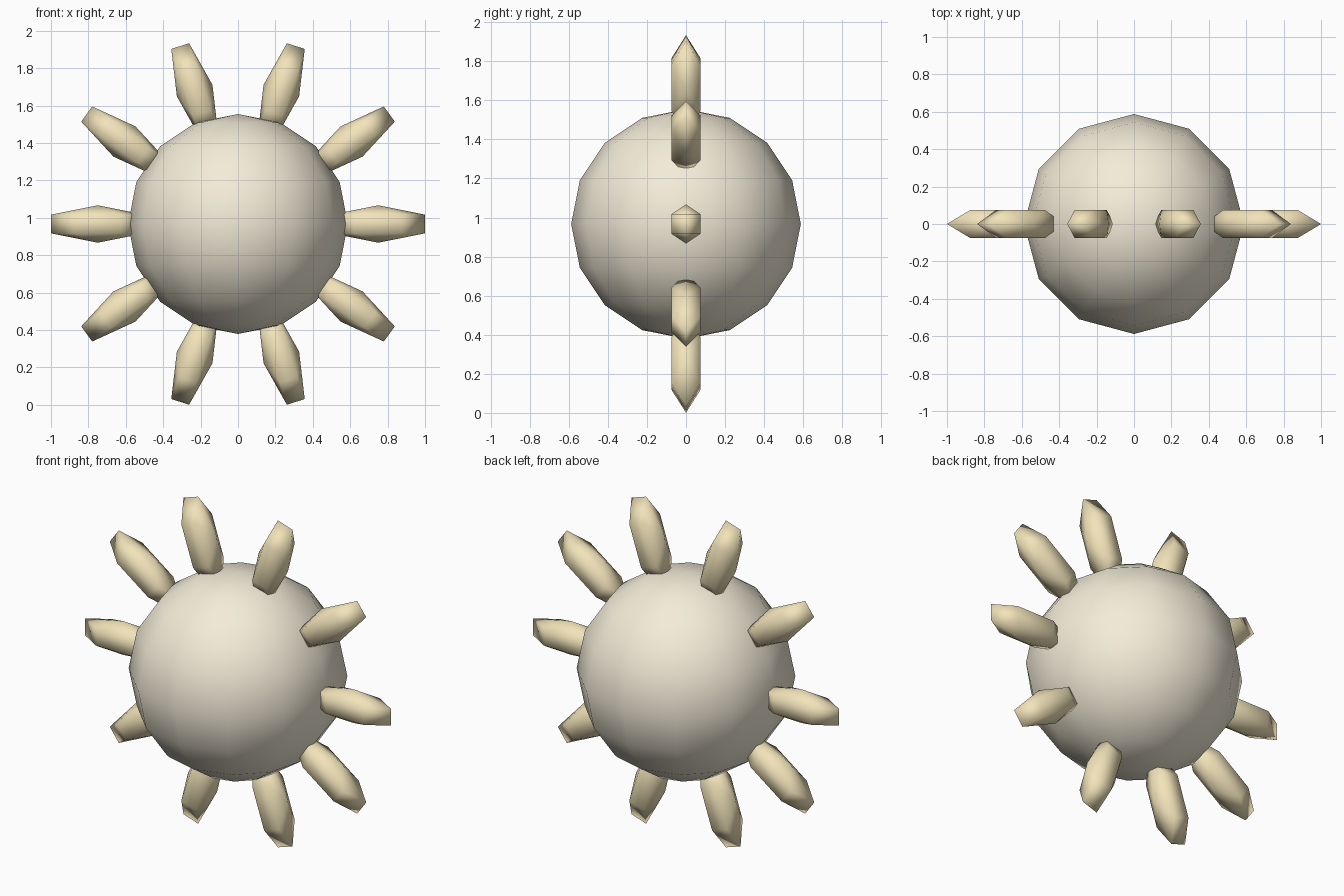
import bpy, bmesh
from math import sin, cos, pi, radians
from mathutils import Matrix, Vector

if "Cube" in bpy.data.objects:
    bpy.data.objects.remove(bpy.data.objects["Cube"])

CENTRE_Z = 0.967


def material(name, rgb):
    m = bpy.data.materials.new(name)
    m.diffuse_color = (*rgb, 1)
    m.use_nodes = True
    m.node_tree.nodes["Principled BSDF"].inputs["Base Color"].default_value = m.diffuse_color
    return m


def faceted_ball(name, segs, rings, radii, matrix, mat):
    """Low-poly ball around local z, first vertex column on local +x."""
    bm = bmesh.new()

    def point(theta, phi):
        return bm.verts.new((radii[0] * sin(theta) * cos(phi),
                             radii[1] * sin(theta) * sin(phi),
                             radii[2] * cos(theta)))

    top, bottom = point(0, 0), point(pi, 0)
    loops = [[point(pi * r / rings, 2 * pi * s / segs) for s in range(segs)]
             for r in range(1, rings)]
    for s in range(segs):
        n = (s + 1) % segs
        bm.faces.new((top, loops[0][s], loops[0][n]))
        bm.faces.new((bottom, loops[-1][n], loops[-1][s]))
        for a, b in zip(loops, loops[1:]):
            bm.faces.new((a[s], b[s], b[n], a[n]))
    bmesh.ops.recalc_face_normals(bm, faces=bm.faces[:])
    for f in bm.faces:
        f.smooth = True
    me = bpy.data.meshes.new(name)
    bm.to_mesh(me)
    bm.free()
    me.materials.append(mat)
    ob = bpy.data.objects.new(name, me)
    ob.matrix_world = matrix
    bpy.context.collection.objects.link(ob)
    return ob


cream = material("cream", (0.90, 0.84, 0.69))
gold = material("gold", (0.89, 0.77, 0.49))

# Central body
faceted_ball("body", 12, 8, (0.588, 0.588, 0.588),
             Matrix.Translation((0, 0, CENTRE_Z)), cream)

# Ten rays in the x-z plane: local x points outward, local z along the rim
for i in range(10):
    a = radians(36 * i)
    out, rim = Vector((cos(a), 0, sin(a))), Vector((-sin(a), 0, cos(a)))
    side = rim.cross(out)
    rot = Matrix((out, side, rim)).transposed().to_4x4()
    pos = out * 0.75 + Vector((0, 0, CENTRE_Z))
    faceted_ball(f"ray_{i + 1}", 6, 3, (0.2887, 0.1, 0.1),
                 Matrix.Translation(pos) @ rot, gold)
